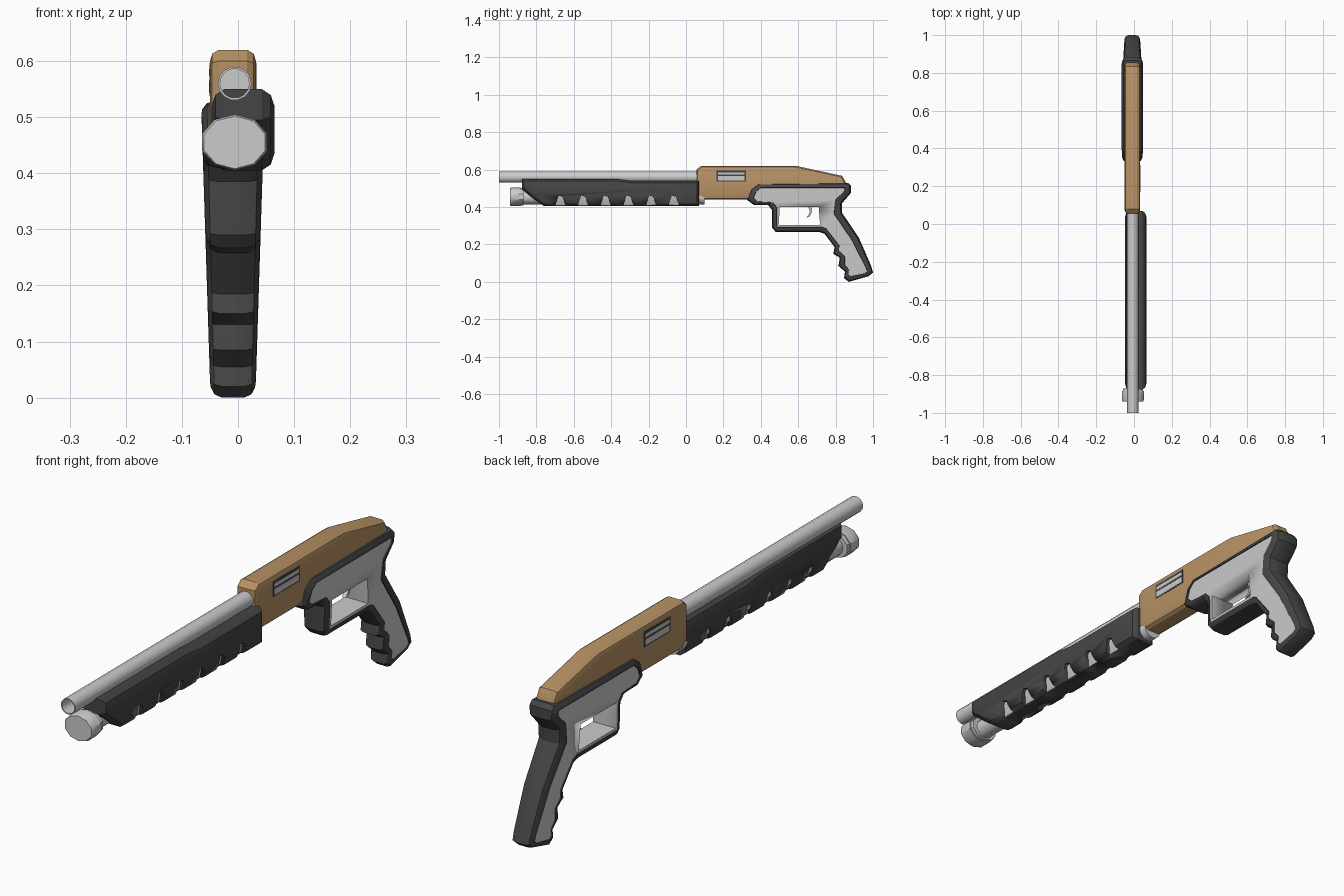
import bpy, bmesh, math
from mathutils import Vector

if "Cube" in bpy.data.objects:
    bpy.data.objects.remove(bpy.data.objects["Cube"])


def material(name, rgb):
    m = bpy.data.materials.new(name)
    m.diffuse_color = (*rgb, 1)
    m.use_nodes = True
    m.node_tree.nodes["Principled BSDF"].inputs["Base Color"].default_value = m.diffuse_color
    return m


DARK = material("dark_rubber", (0.06, 0.06, 0.06))
BROWN = material("brown", (0.48, 0.29, 0.13))


def finish(name, bm, mat=None, angle=30):
    bmesh.ops.recalc_face_normals(bm, faces=bm.faces[:])
    me = bpy.data.meshes.new(name)
    bm.to_mesh(me)
    bm.free()
    ob = bpy.data.objects.new(name, me)
    bpy.context.collection.objects.link(ob)
    if mat:
        me.materials.append(mat)
    bpy.ops.object.select_all(action='DESELECT')
    ob.select_set(True)
    bpy.context.view_layer.objects.active = ob
    bpy.ops.object.shade_smooth_by_angle(angle=math.radians(angle))
    return ob


def inset(pts, d):
    """Shrink a closed (y, z) outline by d."""
    p = [Vector(q) for q in pts]
    n = len(p)
    area = sum(p[i - 1].x * p[i].y - p[i].x * p[i - 1].y for i in range(n))
    s = 1 if area > 0 else -1
    out = []
    for i in range(n):
        a = (p[i] - p[i - 1]).normalized()
        b = (p[(i + 1) % n] - p[i]).normalized()
        na, nb = Vector((-a.y, a.x)) * s, Vector((-b.y, b.x)) * s
        out.append(tuple(p[i] + (na + nb) * d / (1 + na.dot(nb))))
    return out


def slab(name, outer, half, xc, mat=None, inner=None, rings=((1, 0),), caps=True):
    """Side outline given thickness in x; rings = (width fraction, blend to inner)."""
    inner = inner or outer
    width = half if callable(half) else (lambda z: half)
    bm = bmesh.new()
    loops = []
    for f, t in list(rings) + [(-f, t) for f, t in reversed(rings)]:
        loop = []
        for (y0, z0), (y1, z1) in zip(outer, inner):
            y, z = y0 + (y1 - y0) * t, z0 + (z1 - z0) * t
            loop.append(bm.verts.new((xc + f * width(z), y, z)))
        loops.append(loop)
    n = len(outer)
    for a, b in zip(loops, loops[1:]):
        for i in range(n):
            j = (i + 1) % n
            bm.faces.new((a[i], a[j], b[j], b[i]))
    if caps:
        bm.faces.new(loops[0])
        bm.faces.new(loops[-1])
    return finish(name, bm, mat)


def lathe(name, profile, sides, x, z, sx=1.0, turn=0.0):
    """Spin (y, radius) points round an axis along y; radius 0 closes the end."""
    bm = bmesh.new()
    loops = []
    for y, r in profile:
        angs = [turn + math.tau * i / sides for i in range(sides)]
        loops.append([bm.verts.new((x + sx * r * math.cos(a), y, z + r * math.sin(a))) for a in angs])
    for a, b in zip(loops, loops[1:]):
        for i in range(sides):
            j = (i + 1) % sides
            bm.faces.new((a[i], a[j], b[j], b[i]))
    bm.faces.new(loops[0])
    bm.faces.new(loops[-1])
    return finish(name, bm, None, 40)


def cut(ob, cutter):
    cutter.hide_render = True
    m = ob.modifiers.new("cut", 'BOOLEAN')
    m.operation, m.solver, m.object = 'DIFFERENCE', 'EXACT', cutter
    bpy.ops.object.select_all(action='DESELECT')
    ob.select_set(True)
    bpy.context.view_layer.objects.active = ob
    bpy.ops.object.modifier_apply(modifier=m.name)
    bpy.data.objects.remove(cutter)


def rect(y0, y1, z0, z1):
    return [(y0, z0), (y1, z0), (y1, z1), (y0, z1)]


# barrel with a hollow muzzle
lathe("barrel", [(-0.6, 0.026), (-1, 0.026), (-1, 0.03), (0.12, 0.03)], 14, -0.006, 0.56)

# magazine tube and its end cap
lathe("magazine_tube", [(-0.9, 0.037), (0.1, 0.037)], 12, -0.006, 0.452)
lathe("magazine_cap", [(-0.94, 0.047), (-0.932, 0.05), (-0.885, 0.05), (-0.885, 0.046), (-0.87, 0.046)],
      10, -0.006, 0.455, sx=1.22, turn=math.pi / 2)

# pump fore-end with six notches per side
XF = 0.009
pump = [(-0.877, 0.55), (-0.877, 0.495), (-0.81, 0.44), (-0.76, 0.405), (0.07, 0.405),
        (0.07, 0.54), (-0.3, 0.54), (-0.37, 0.55)]
fore_end = slab("fore_end", pump, 0.056, XF, DARK, inset(pump, 0.03),
                ((1, 1), (0.88, 0.35), (0.6, 0)))
for i in range(6):
    c = -0.67 + 0.1212 * i
    notch = [(c - 0.033, 0.4), (c - 0.012, 0.462), (c + 0.01, 0.455), (c + 0.03, 0.4)]
    for s in (-1, 1):
        cut(fore_end, slab("notch_cutter", notch, 0.032, XF + s * 0.06))

# grey core seen through the notches
bm = bmesh.new()
section = [(-0.03, 0.411), (0.03, 0.411), (0.045, 0.45), (0.045, 0.48), (-0.045, 0.48), (-0.045, 0.45)]
base = bm.faces.new([bm.verts.new((XF + x, -0.73, z)) for x, z in section])
ext = bmesh.ops.extrude_face_region(bm, geom=[base])
bmesh.ops.translate(bm, vec=(0, 0.74, 0), verts=[v for v in ext["geom"] if isinstance(v, bmesh.types.BMVert)])
bm.faces.new([v for v in base.verts]) if not base.is_valid else None
finish("fore_end_core", bm)

# receiver
XR = -0.009
body = [(0.055, 0.47), (0.055, 0.6), (0.08, 0.62), (0.59, 0.62), (0.835, 0.567),
        (0.855, 0.53), (0.855, 0.48), (0.4, 0.44), (0.085, 0.44)]
slab("receiver", body, 0.041, XR, BROWN, inset(body, 0.02), ((1, 1), (0.9, 0.35), (0.62, 0)))

# ejection port on both sides
slab("port_recess", rect(0.163, 0.32, 0.538, 0.596), 0.0417, XR, DARK)
slab("port_bar_lower", rect(0.17, 0.313, 0.543, 0.565), 0.0424, XR)
slab("port_bar_upper", rect(0.17, 0.313, 0.573, 0.586), 0.0424, XR)

# pistol grip: outer outline y, z then the matching edge of the grey side panel
grip = [(.326, .438, .362, .448), (.345, .495, .375, .482), (.385, .524, .40, .503),
        (.865, .53, .845, .503), (.882, .515, .848, .495), (.882, .476, .845, .482),
        (.834, .42, .80, .44), (.834, .37, .79, .365), (.925, .235, .885, .225),
        (.99, .085, .962, .075), (1.0, .05, .968, .055), (.975, .03, .955, .045),
        (.87, 0, .878, .03), (.845, .02, .866, .04), (.85, .055, .872, .065),
        (.815, .085, .85, .09), (.822, .13, .85, .135), (.787, .15, .818, .165),
        (.795, .185, .82, .195), (.74, .258, .75, .285), (.71, .267, .73, .293),
        (.48, .267, .489, .293), (.46, .29, .486, .30), (.46, .385, .486, .40),
        (.44, .41, .465, .425), (.365, .41, .38, .43)]
outer = [g[:2] for g in grip]
inner = [g[2:] for g in grip]


def grip_half(z):
    return 0.04 + 0.032 * z


slab("grip_wrap", outer, grip_half, XR, DARK, inner,
     ((0.85, 1), (1, 0.95), (0.97, 0.6), (0.82, 0.2), (0.5, 0)), caps=False)
frame = slab("grip_frame", inner, grip_half, XR, rings=((0.95, 0),))
cut(frame, slab("guard_cutter", [(.5, .4), (.71, .4), (.717, .303), (.497, .303)], 0.1, XR))

# trigger
slab("trigger", [(.65, .41), (.672, .41), (.674, .375), (.662, .35), (.64, .342),
                 (.655, .357), (.662, .378)], 0.008, XR)
